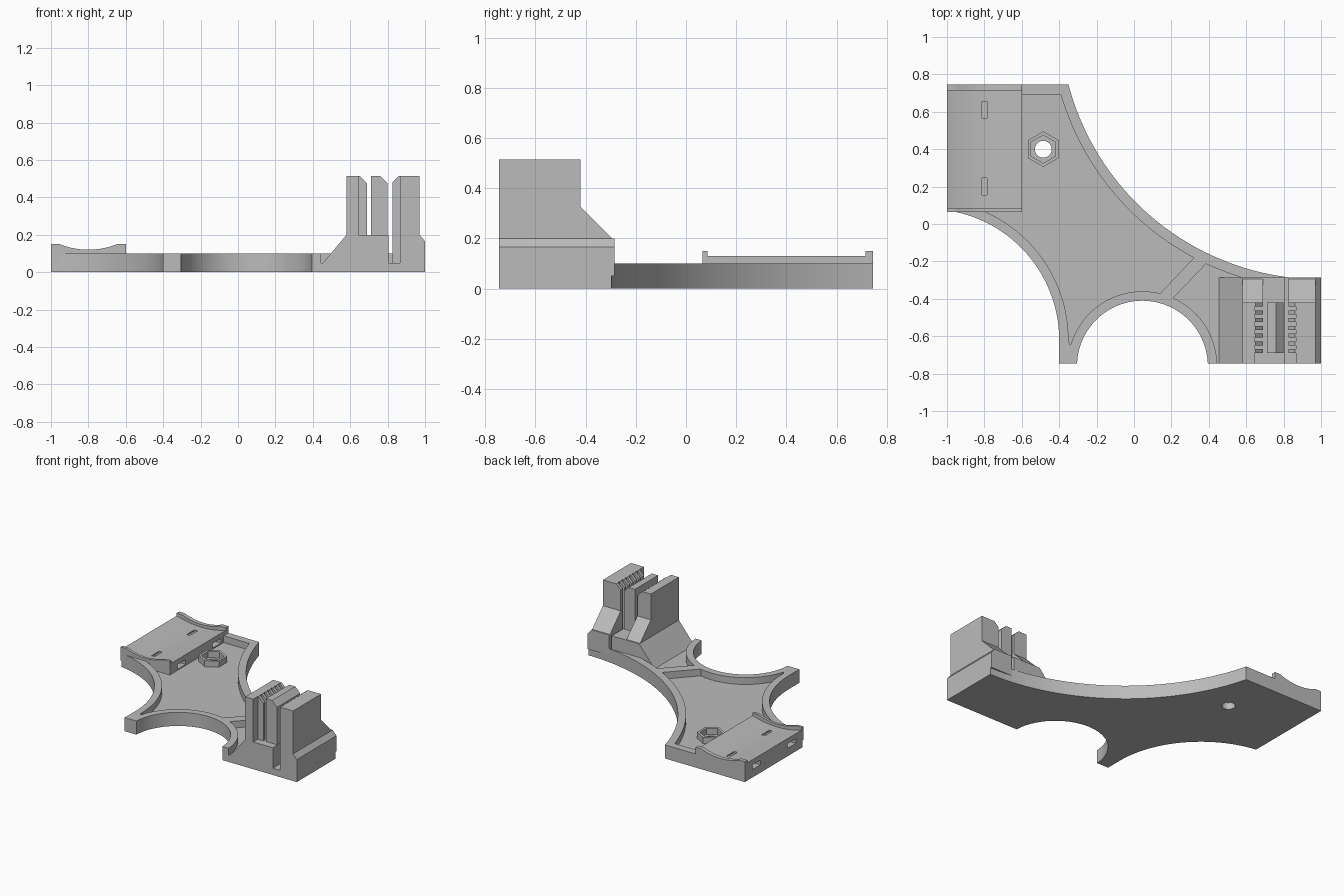
import bpy, bmesh, math
from mathutils import Vector

if "Cube" in bpy.data.objects:
    bpy.data.objects.remove(bpy.data.objects["Cube"], do_unlink=True)

grey = bpy.data.materials.new("plain grey")
grey.use_nodes = True
colour = (0.5, 0.5, 0.5, 1)
grey.diffuse_color = colour
grey.node_tree.nodes["Principled BSDF"].inputs["Base Color"].default_value = colour


def prism(name, points, axis, low, high):
    """Extrude a closed 2D profile along one axis."""
    place = {"x": lambda p, t: (t, p[0], p[1]),
             "y": lambda p, t: (p[0], t, p[1]),
             "z": lambda p, t: (p[0], p[1], t)}[axis]
    bm = bmesh.new()
    face = bm.faces.new([bm.verts.new(place(p, low)) for p in points])
    result = bmesh.ops.extrude_face_region(bm, geom=[face])
    shift = Vector(place((0, 0), high - low))
    bmesh.ops.translate(bm, vec=shift,
                        verts=[v for v in result["geom"] if isinstance(v, bmesh.types.BMVert)])
    bmesh.ops.recalc_face_normals(bm, faces=bm.faces)
    mesh = bpy.data.meshes.new(name)
    bm.to_mesh(mesh)
    bm.free()
    mesh.materials.append(grey)
    obj = bpy.data.objects.new(name, mesh)
    bpy.context.collection.objects.link(obj)
    return obj


def box(name, x0, x1, y0, y1, z0, z1):
    return prism(name, [(x0, y0), (x1, y0), (x1, y1), (x0, y1)], "z", z0, z1)


def arc(centre, radius, start, end, steps=28):
    """Short arc about a centre, running from near start to near end."""
    a, b = (math.atan2(p[1] - centre[1], p[0] - centre[0]) for p in (start, end))
    turn = (b - a + math.pi) % math.tau - math.pi
    return [(centre[0] + radius * math.cos(a + turn * i / steps),
             centre[1] + radius * math.sin(a + turn * i / steps)) for i in range(steps + 1)]


def ring(x, y, radius, sides):
    return [(x + radius * math.sin(math.tau * i / sides),
             y + radius * math.cos(math.tau * i / sides)) for i in range(sides)]


def cut(target, *cutters):
    for cutter in cutters:
        cutter.hide_render = True
        mod = target.modifiers.new("cut", "BOOLEAN")
        mod.operation, mod.solver, mod.object = "DIFFERENCE", "EXACT", cutter
        bpy.context.view_layer.objects.active = target
        bpy.ops.object.modifier_apply(modifier=mod.name)
        bpy.data.objects.remove(cutter, do_unlink=True)


FLOOR, RIM, BACK, FRONT = 0.05, 0.10, 0.745, -0.745
big, small, side = (1, 1.10), (0.045, -0.76), (-1.1, -0.62)

# Base plate with scalloped edges
outline = ([(-1, BACK)] + arc(big, 1.396, (-0.35, BACK), (1, -0.295), 40)
           + [(1, FRONT)] + arc(small, 0.35, (0.395, FRONT), (-0.305, FRONT))
           + [(-0.4, FRONT)] + arc(side, 0.7, (-0.4, -0.62), (-1, 0.073)))
base = prism("base_plate", outline, "z", 0, RIM)

# Recessed floors inside the rim
main_pocket = ([(-0.62, 0.69)] + arc(big, 1.45, (-0.39, 0.69), (0.32, -0.18))
               + arc(small, 0.4, (0.14, -0.37), (-0.34, -0.65))
               + arc(side, 0.75, (-0.35, -0.63), (-0.8, 0.067)) + [(-0.62, 0.067)])
end_pocket = (arc(big, 1.45, (0.385, -0.213), (0.57, -0.285), 8)
              + [(1.1, -0.285), (1.1, -0.8), (0.44, -0.8)]
              + arc(small, 0.4, (0.445, FRONT), (0.21, -0.395), 14))
nut_x, nut_y = -0.485, 0.40
cut(base,
    prism("pocket_cutter", main_pocket, "z", FLOOR, 0.2),
    prism("end_cutter", end_pocket, "z", FLOOR, 0.2),
    box("cradle_seat_cutter", -1.1, -0.6, 0.066, 0.8, FLOOR, 0.2),
    prism("hole_cutter", ring(nut_x, nut_y, 0.045, 32), "z", -0.1, 0.2))

# Hexagonal nut holder
nut = prism("nut_holder", ring(nut_x, nut_y, 0.095, 6), "z", FLOOR, 0.095)
cut(nut, prism("nut_cutter", ring(nut_x, nut_y, 0.075, 6), "z", 0, 0.2))


# Cradle: shallow trough between two raised end lips
def trough(bottom, edge, half):
    steps = 24
    curve = [(-0.8 + half * t, bottom + (edge - bottom) * t * t)
             for t in (2 * i / steps - 1 for i in range(steps + 1))]
    ends = [(-0.6, edge), (-0.6, FLOOR), (-1, FLOOR), (-1, edge)]
    return curve + (ends if half < 0.2 else ends[1:3])


cradle = prism("cradle", trough(0.10, 0.13, 0.2), "y", 0.08, 0.72)
for y in (0.2, 0.61):
    cut(cradle,
        box("strap_tunnel_cutter", -1.1, -0.5, y - 0.048, y + 0.048, 0.058, 0.092),
        box("strap_slot_cutter", -0.813, -0.787, y - 0.045, y + 0.045, 0.07, 0.2))
for name, y0, y1 in (("front", 0.065, 0.085), ("back", 0.715, BACK)):
    prism("cradle_lip_" + name, trough(0.12, 0.15, 0.155), "y", y0, y1)

# Clamp foot, split by a deep slot
foot_back, foot_top = -0.285, 0.2
prism("clamp_foot_ramp", [(0.455, FLOOR), (0.58, foot_top), (0.805, foot_top), (0.805, FLOOR)],
      "y", FRONT, foot_back)
prism("clamp_foot_outer", [(0.865, FLOOR), (0.865, foot_top), (0.97, foot_top),
                           (1, 0.165), (1, FLOOR)], "y", FRONT, foot_back)

# Upright clamp jaws
top, fin_back = 0.515, -0.42
box("inner_jaw", 0.58, 0.645, FRONT, fin_back, 0.15, top)
box("outer_jaw", 0.865, 0.97, FRONT, fin_back, 0.15, top)
prism("middle_fin", [(0.71, 0.15), (0.80, 0.15), (0.80, 0.475), (0.76, top), (0.71, top)],
      "y", -0.69, fin_back)

# Sloped braces behind the jaws
for name, x0, x1, low in (("inner", 0.58, 0.69, 0.15), ("outer", 0.825, 0.97, FLOOR)):
    prism(name + "_brace", [(fin_back, low), (fin_back, 0.325), (-0.295, foot_top),
                            (foot_back, foot_top), (foot_back, low)], "x", x0, x1)

# Vertical gripping ribs facing each other across the gap
for i in range(7):
    y = -0.431 - 0.0415 * i
    prism(f"inner_rib_{i + 1}", [(0.64, 0.15), (0.69, 0.15), (0.69, 0.475),
                                 (0.65, top), (0.64, top)], "y", y - 0.011, y + 0.011)
    prism(f"outer_rib_{i + 1}", [(0.87, FLOOR), (0.825, FLOOR), (0.825, 0.48),
                                 (0.86, top), (0.87, top)], "y", y - 0.011, y + 0.011)

# Smooth the curved walls, keep corners crisp
bpy.ops.object.select_all(action="DESELECT")
for obj in bpy.context.collection.objects:
    if obj.type == "MESH" and grey.name in obj.data.materials:
        obj.select_set(True)
        bpy.context.view_layer.objects.active = obj
bpy.ops.object.shade_smooth_by_angle(angle=math.radians(25))
